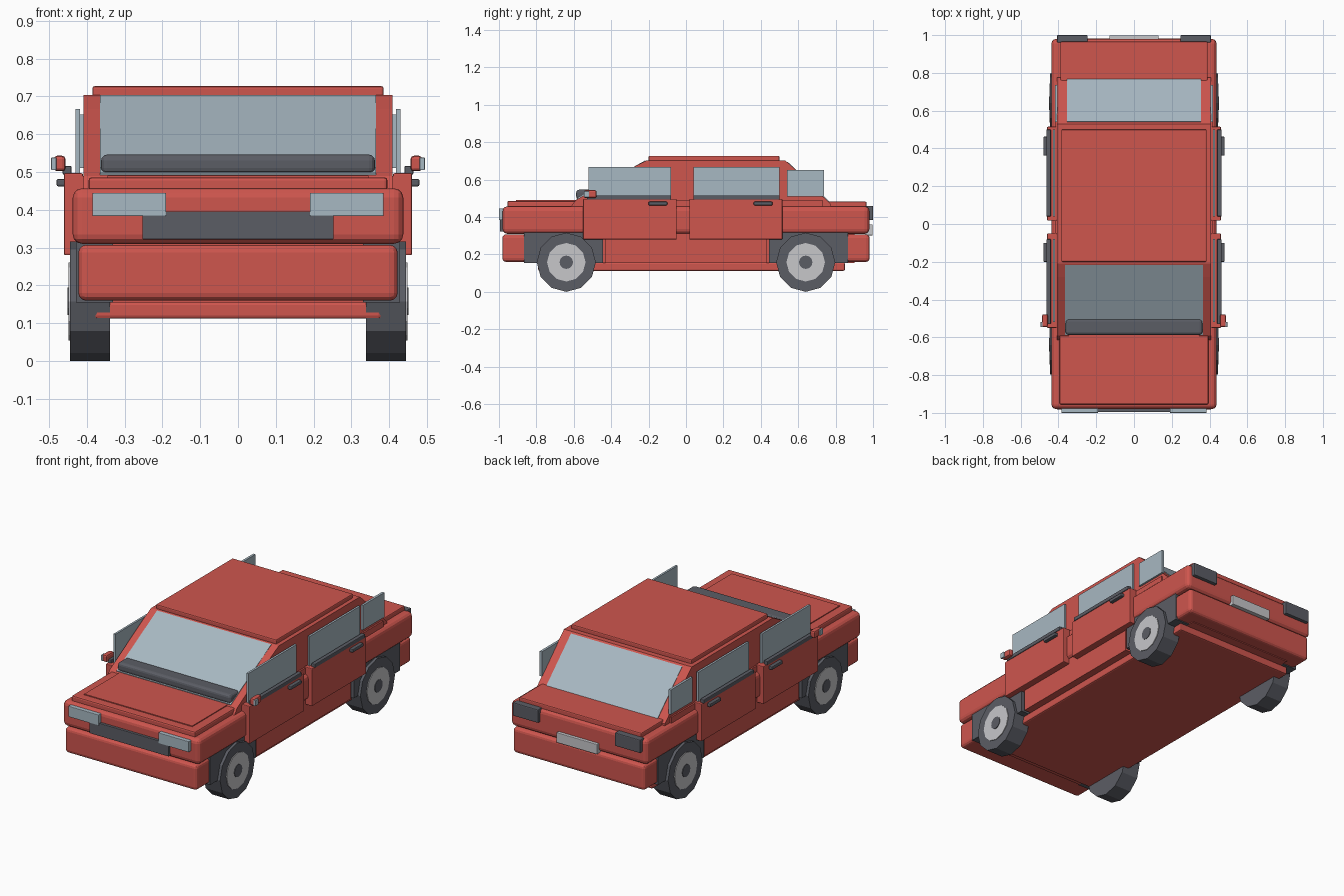
import bpy, bmesh, math
from mathutils import Matrix

if "Cube" in bpy.data.objects:
    bpy.data.objects.remove(bpy.data.objects["Cube"])


def material(name, rgb):
    m = bpy.data.materials.new(name)
    m.diffuse_color = (*rgb, 1)
    m.use_nodes = True
    m.node_tree.nodes["Principled BSDF"].inputs["Base Color"].default_value = m.diffuse_color
    return m


RED = material("red paint", (0.62, 0.092, 0.076))
DARK = material("dark grey trim", (0.105, 0.11, 0.13))
GLASS = material("pale blue glass", (0.39, 0.48, 0.54))
SILVER = material("light grey metal", (0.57, 0.57, 0.59))


def finish(bm, name, mat, bevel=0.0, segments=2):
    bmesh.ops.recalc_face_normals(bm, faces=bm.faces)
    me = bpy.data.meshes.new(name)
    bm.to_mesh(me)
    bm.free()
    me.materials.append(mat)
    ob = bpy.data.objects.new(name, me)
    bpy.context.collection.objects.link(ob)
    if bevel:
        mod = ob.modifiers.new("soft edges", 'BEVEL')
        mod.width = bevel
        mod.segments = segments
    return ob


def box(name, mat, x, y, z, bevel=0.0, segments=2):
    """Box between (min, max) pairs on each axis."""
    bm = bmesh.new()
    bmesh.ops.create_cube(bm, size=1)
    for v in bm.verts:
        for i, (a, b) in enumerate((x, y, z)):
            v.co[i] = a if v.co[i] < 0 else b
    return finish(bm, name, mat, bevel, segments)


def pair(name, mat, x, y, z, bevel=0.0):
    """The same box on the left and right."""
    box(name + "_right", mat, x, y, z, bevel)
    box(name + "_left", mat, (-x[1], -x[0]), y, z, bevel)


def extrude_x(name, mat, half, pts, bevel=0.0):
    """Side profile of (y, z) points, extruded across the width."""
    bm = bmesh.new()
    f = bm.faces.new([bm.verts.new((-half, y, z)) for y, z in pts])
    r = bmesh.ops.extrude_face_region(bm, geom=[f])
    for v in r["geom"]:
        if isinstance(v, bmesh.types.BMVert):
            v.co.x = half
    return finish(bm, name, mat, bevel)


def disc(name, mat, x0, x1, y, z, r, bevel=0.0):
    """Twelve-sided cylinder along x, with a corner at the bottom."""
    bm = bmesh.new()
    bmesh.ops.create_cone(bm, cap_ends=True, segments=12, radius1=r, radius2=r,
                          depth=abs(x1 - x0),
                          matrix=Matrix.Translation(((x0 + x1) / 2, y, z))
                          @ Matrix.Rotation(math.pi / 2, 4, 'Y'))
    return finish(bm, name, mat, bevel, 1)


# Main body
box("upper_body", RED, (-.437, .437), (-.98, .98), (.31, .457), .025, 3)
box("lower_body", RED, (-.42, .42), (-.43, .43), (.155, .32))
box("inner_body", RED, (-.335, .335), (-.86, .9), (.155, .32))
box("front_bumper", RED, (-.422, .422), (-.982, -.80), (.16, .307), .02, 3)
box("rear_bumper", RED, (-.422, .422), (.80, .982), (.16, .307), .02, 3)
box("floor_pan", RED, (-.38, .38), (-.79, .85), (.112, .157), .008)

# Bonnet and boot lid
box("bonnet", RED, (-.395, .395), (-.955, -.52), (.45, .486), .008)
box("bonnet_panel", RED, (-.345, .345), (-.91, -.55), (.48, .491))
box("boot_lid", RED, (-.39, .39), (.7, .965), (.45, .482), .006)

# Cabin and roof
extrude_x("cabin", RED, .408, [(-.62, .45), (-.59, .49), (-.28, .667),
          (-.21, .703), (.53, .703), (.58, .658), (.775, .468), (.775, .45)])
box("cabin_base", RED, (-.417, .417), (-.55, .73), (.45, .49))
box("roof_panel", RED, (-.385, .385), (-.2, .5), (.698, .727), .006)

# Front and rear glass laid on the cabin slopes
extrude_x("windscreen", GLASS, .365,
          [(-.585, .488), (-.587, .497), (-.217, .703), (-.215, .695)])
extrude_x("rear_window", GLASS, .355,
          [(.54, .69), (.542, .697), (.772, .477), (.765, .472)])
box("cowl", DARK, (-.362, .362), (-.587, -.5), (.495, .546), .016, 3)

# Side windows
pair("front_side_window", GLASS, (.418, .430), (-.52, -.08), (.49, .667))
pair("rear_side_window", GLASS, (.418, .430), (.04, .5), (.49, .667))
pair("quarter_window", GLASS, (.405, .419), (.54, .737), (.51, .652))

# Doors with sill trim and handles
for label, y0, y1, s0, s1, h0 in (("front", -.55, -.05, -.53, -.08, -.2),
                                  ("rear", .018, .515, .04, .5, .362)):
    pair(label + "_door", RED, (.41, .46), (y0, y1), (.28, .497), .004)
    pair(label + "_door_sill", DARK, (.44, .464), (s0, s1), (.493, .516), .004)
    pair(label + "_door_handle", DARK, (.455, .48), (h0, h0 + .1), (.462, .482), .005)

# Mirrors with small outer lenses
pair("mirror", RED, (.456, .487), (-.546, -.478), (.502, .543), .009)
pair("mirror_lens", GLASS, (.48, .494), (-.546, -.518), (.505, .538), .002)

# Wheel arches and wheels
R = .158
for label, y in (("front", -.64), ("rear", .64)):
    e = (y - .225, y + .195) if y < 0 else (y - .195, y + .225)
    pair(label + "_wheel_arch", DARK, (.33, .428), e, (.155, .317))
    for side, s in (("right", 1), ("left", -1)):
        tag = label + "_" + side
        disc(tag + "_tyre", DARK, s * .338, s * .444, y, R, R)
        disc(tag + "_rim", SILVER, s * .43, s * .448, y, R, .103)
        disc(tag + "_hub", DARK, s * .44, s * .451, y, R, .036)

# Front and rear details
pair("headlight", GLASS, (.19, .385), (-1, -.96), (.383, .445), .003)
box("grille", DARK, (-.253, .253), (-.995, -.96), (.322, .396), .002)
pair("tail_light", DARK, (.245, .407), (.96, 1), (.383, .46), .005)
box("number_plate", SILVER, (-.13, .13), (.96, .998), (.302, .36), .003)
